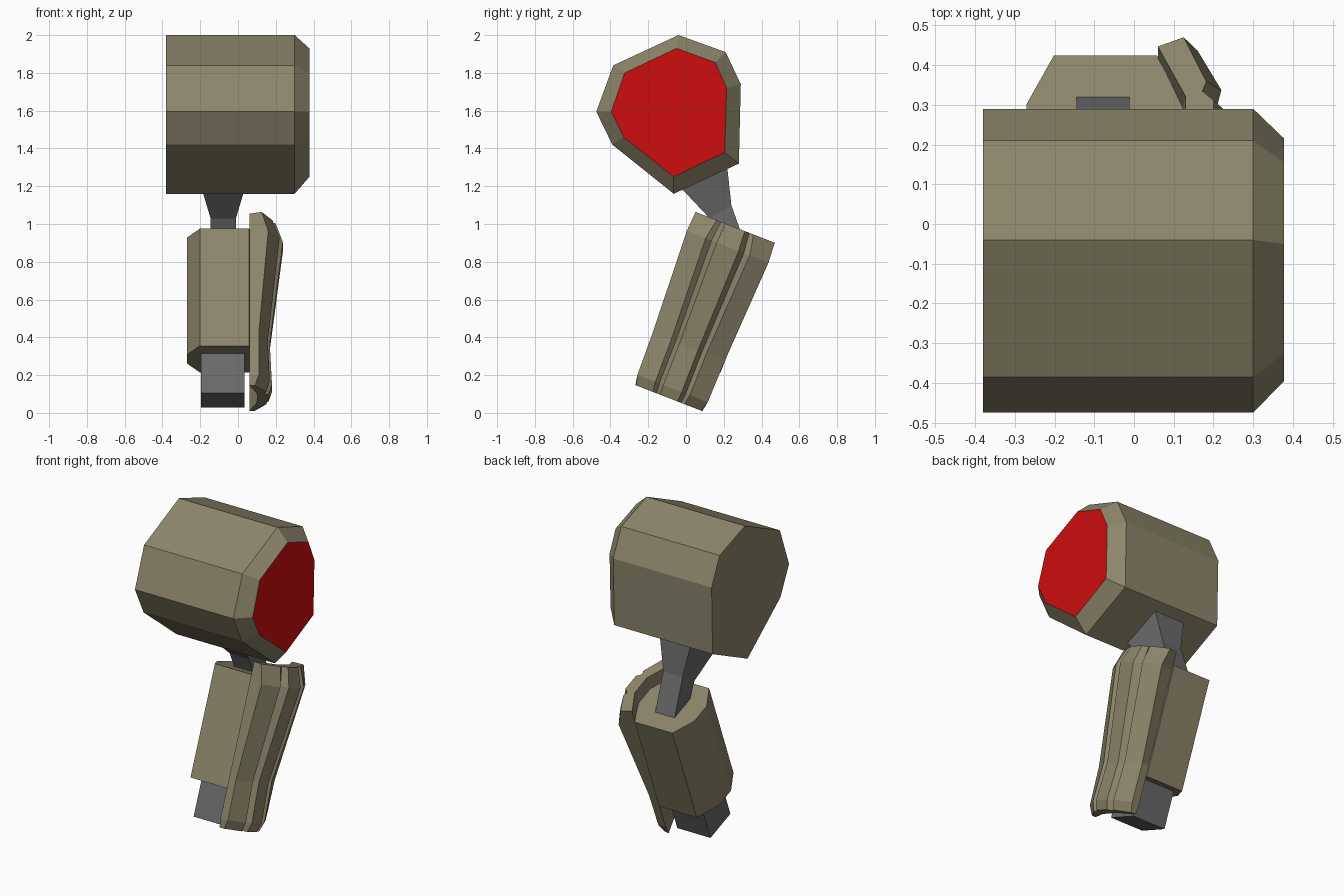
import bpy, bmesh
from mathutils import Vector


def material(name, color):
    m = bpy.data.materials.new(name)
    m.diffuse_color = (*color, 1)
    return m


OLIVE = material("olive_armor", (0.265, 0.237, 0.145))
GREY = material("grey_metal", (0.145, 0.145, 0.145))
RED = material("red_cap", (0.62, 0.004, 0.004))


def loft(name, rings, mats, end_material=0):
    """Skin matching rings of points and close both ends."""
    bm = bmesh.new()
    loops = [[bm.verts.new(p) for p in ring] for ring in rings]
    n = len(loops[0])
    for a, b in zip(loops, loops[1:]):
        for i in range(n):
            j = (i + 1) % n
            bm.faces.new((a[i], a[j], b[j], b[i]))
    bm.faces.new(loops[0][::-1])
    bm.faces.new(loops[-1]).material_index = end_material
    bmesh.ops.recalc_face_normals(bm, faces=bm.faces)
    mesh = bpy.data.meshes.new(name)
    bm.to_mesh(mesh)
    bm.free()
    for m in mats:
        mesh.materials.append(m)
    obj = bpy.data.objects.new(name, mesh)
    bpy.context.collection.objects.link(obj)
    return obj


def tilted(x, v, u):
    """Forearm frame: u runs up the leaning arm, v runs to its back."""
    return Vector((x, 0.362 * u + 0.932 * v, 0.932 * u - 0.362 * v))


# Shoulder drum with a chamfered right end and red end face
outer = [(-0.04, 2.0), (0.21, 1.91), (0.29, 1.74), (0.28, 1.32),
         (-0.065, 1.16), (-0.39, 1.42), (-0.475, 1.595), (-0.385, 1.84)]
inner = [(-0.05, 1.93), (0.155, 1.855), (0.215, 1.72), (0.205, 1.38),
         (-0.065, 1.25), (-0.33, 1.46), (-0.395, 1.595), (-0.325, 1.80)]
loft("shoulder_armor", [[(x, y, z) for y, z in prof] for x, prof in
                        ((-0.38, outer), (0.30, outer), (0.378, inner))],
     [OLIVE, RED], end_material=1)

# Upper arm, tapering to the elbow and bending into the forearm
upper = [(0.118, (-0.035, 1.20), (0.212, 1.36)),
         (0.067, (0.125, 1.03), (0.24, 1.10)),
         (0.067, (0.19, 0.88), (0.325, 0.86))]
loft("upper_arm", [[(-0.078 - w, *f), (-0.078 + w, *f), (-0.078 + w, *b), (-0.078 - w, *b)]
                   for w, f, b in upper], [GREY])

# Forearm, an eight-sided sleeve
octagon = [(-0.13, -0.195), (0.13, -0.195), (0.198, -0.065), (0.198, 0.065),
           (0.13, 0.195), (-0.13, 0.195), (-0.198, 0.065), (-0.198, -0.065)]
loft("forearm", [[tilted(x - 0.072, v - 0.102, u) for x, v in octagon]
                 for u in (0.266, 0.931)], [OLIVE])

# Hand block
loft("hand", [[tilted(x, v, u) for x, v in
               ((-0.195, -0.187), (0.035, -0.187), (0.035, 0.023), (-0.195, 0.023))]
              for u in (0.04, 0.29)], [GREY])

# Forearm guard: each station is a height and half a section (x, half width)
# running inner edge, flange tip, flange corner, groove, centre ridge, inner wall
stations = [
    (0.040, [(0.06, 0.19), (0.09, 0.185), (0.150, 0.090), (0.135, 0.070), (0.162, 0.050), (0.10, 0.065)]),
    (0.095, [(0.06, 0.20), (0.11, 0.200), (0.168, 0.098), (0.147, 0.075), (0.180, 0.052), (0.11, 0.065)]),
    (0.330, [(0.06, 0.20), (0.11, 0.205), (0.158, 0.100), (0.138, 0.075), (0.168, 0.052), (0.12, 0.065)]),
    (0.900, [(0.06, 0.20), (0.16, 0.232), (0.220, 0.125), (0.195, 0.092), (0.238, 0.062), (0.12, 0.065)]),
    (1.010, [(0.06, 0.20), (0.125, 0.225), (0.182, 0.105), (0.172, 0.080), (0.200, 0.055), (0.13, 0.065)]),
]
rings = []
for u, half in stations:
    face, wall = half[:5], half[5]
    section = ([(x, -h) for x, h in face] + face[::-1]
               + [wall, (wall[0], -wall[1])])
    rings.append([tilted(x, h - 0.113, u) for x, h in section])
loft("forearm_guard", rings, [OLIVE])
